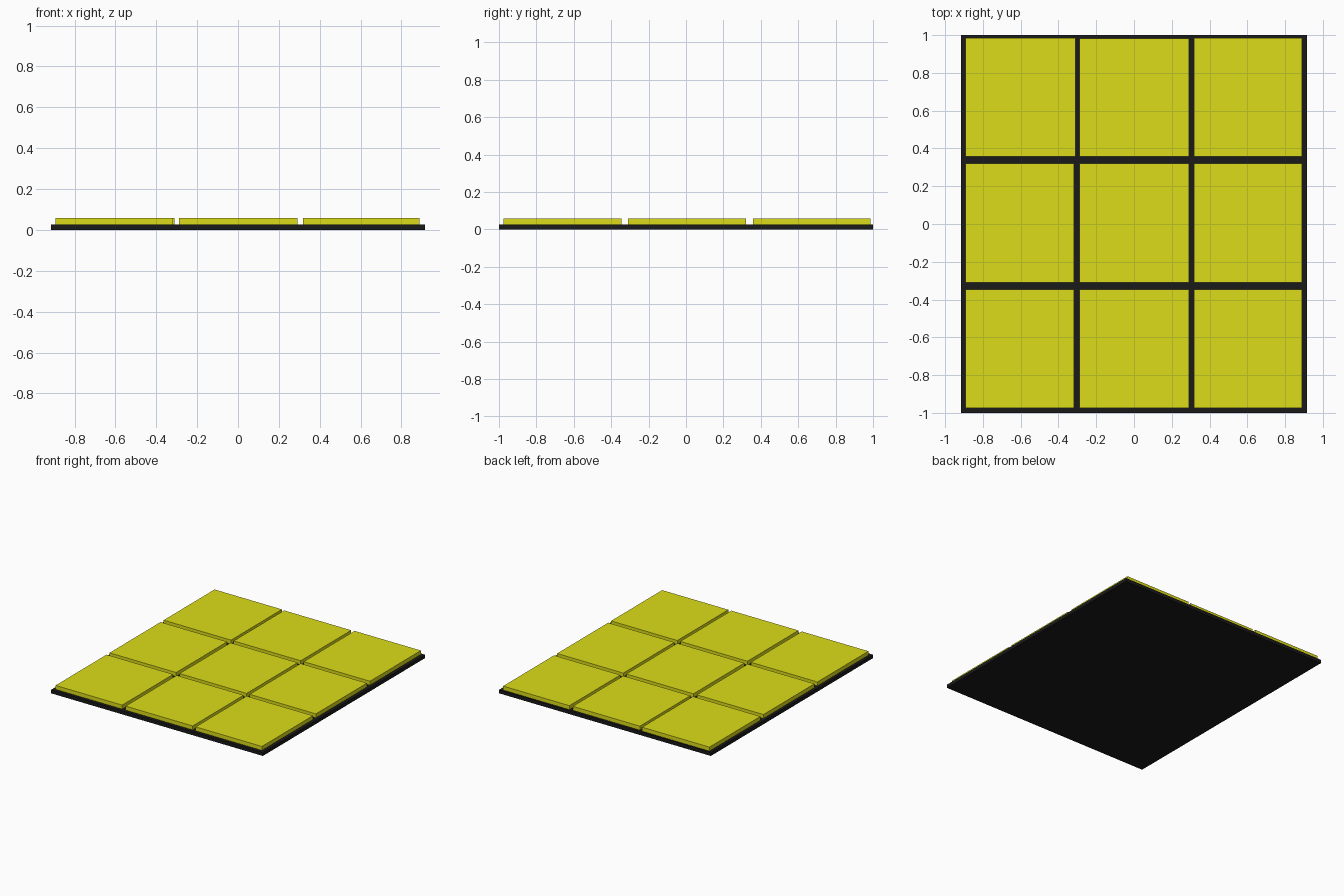
import bpy

if "Cube" in bpy.data.objects:
    bpy.data.objects.remove(bpy.data.objects["Cube"])


def material(name, color):
    m = bpy.data.materials.new(name)
    m.diffuse_color = color
    m.use_nodes = True
    m.node_tree.nodes["Principled BSDF"].inputs["Base Color"].default_value = m.diffuse_color
    return m


def box(name, x0, x1, y0, y1, z0, z1, mat):
    bpy.ops.mesh.primitive_cube_add(size=1, location=((x0 + x1) / 2, (y0 + y1) / 2, (z0 + z1) / 2))
    o = bpy.context.object
    o.name = name
    o.scale = (x1 - x0, y1 - y0, z1 - z0)
    bpy.ops.object.transform_apply(location=False, rotation=False, scale=True)
    o.data.materials.append(mat)
    return o


black = material("black", (0.01, 0.01, 0.01, 1))
yellow = material("yellow", (0.72, 0.72, 0.01, 1))

# Backing slab
box("base_slab", -0.915, 0.915, -1, 1, 0, 0.027, black)

# Three by three grid of raised tiles, slightly uneven gaps
columns = [(-0.893, -0.318), (-0.288, 0.291), (0.317, 0.889)]
rows = [(-0.975, -0.346), (-0.309, 0.32), (0.358, 0.986)]
for r, (y0, y1) in enumerate(rows):
    for c, (x0, x1) in enumerate(columns):
        right = -0.311 if (r, c) == (2, 0) else x1   # back left tile is a bit wider
        back = 0.981 if (r, c) == (2, 1) else y1     # back middle tile is a bit shorter
        box(f"tile_{r}_{c}", x0, right, y0, back, 0.025, 0.058, yellow)
